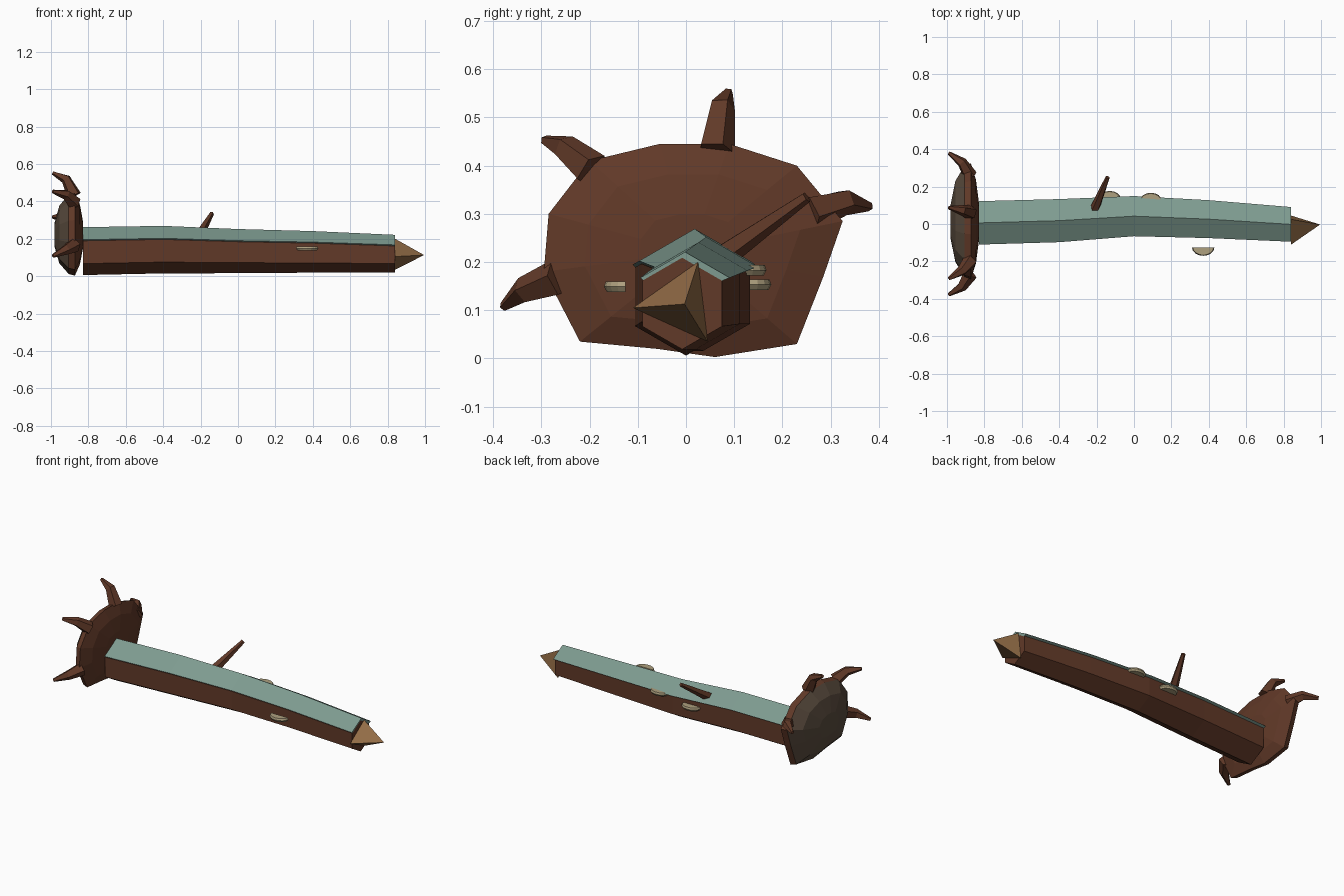
import bpy, bmesh, math
from mathutils import Vector

if "Cube" in bpy.data.objects:
    bpy.data.objects.remove(bpy.data.objects["Cube"])


def material(name, rgb):
    m = bpy.data.materials.new(name)
    m.use_nodes = True
    m.diffuse_color = (*rgb, 1)
    m.node_tree.nodes["Principled BSDF"].inputs["Base Color"].default_value = (*rgb, 1)
    return m


bark = material("bark brown", (0.12, 0.041, 0.021))
moss_green = material("moss green", (0.21, 0.33, 0.28))
broken_wood = material("broken wood", (0.29, 0.15, 0.062))
soil = material("soil", (0.10, 0.07, 0.047))
fungus = material("pale fungus", (0.42, 0.35, 0.21))


def loft(name, rings, *mats, rule=None):
    """Skin equal-sized rings of points into a closed, flat-shaded body."""
    bm = bmesh.new()
    loops = [[bm.verts.new(p) for p in ring] for ring in rings]
    n = len(loops[0])
    for a, b in zip(loops, loops[1:]):
        for i in range(n):
            j = (i + 1) % n
            bm.faces.new((a[i], a[j], b[j], b[i]))
    bm.faces.new(loops[0])
    bm.faces.new(loops[-1])
    bmesh.ops.remove_doubles(bm, verts=bm.verts, dist=0.0001)
    bmesh.ops.recalc_face_normals(bm, faces=bm.faces)
    if rule:
        for f in bm.faces:
            f.material_index = rule(f)
    me = bpy.data.meshes.new(name)
    bm.to_mesh(me)
    bm.free()
    for m in mats:
        me.materials.append(m)
    ob = bpy.data.objects.new(name, me)
    bpy.context.collection.objects.link(ob)
    return ob


def tube(name, path, radii, sides, mat):
    """Tapered faceted tube along a path."""
    path = [Vector(p) for p in path]
    rings = []
    for k, (p, r) in enumerate(zip(path, radii)):
        t = path[min(k + 1, len(path) - 1)] - path[max(k - 1, 0)]
        u = t.cross(Vector((1, 0, 0))).normalized()
        v = t.cross(u).normalized()
        angles = [math.tau * i / sides for i in range(sides)]
        rings.append([p + r * (u * math.cos(a) + v * math.sin(a)) for a in angles])
    return loft(name, rings, mat)


# Trunk stations: x, centre y, centre z, radius
stations = [(-0.83, 0.0, 0.128, 0.122), (-0.4, 0.012, 0.136, 0.121),
            (0.0, 0.036, 0.128, 0.112), (0.4, 0.02, 0.124, 0.105),
            (0.84, -0.008, 0.114, 0.095)]


def corner(station, index, grow=0.0, shift=0.0):
    x, y, z, r = station
    a = math.radians(90 + 60 * index)
    return Vector((x, y + shift + (r + grow) * math.cos(a), z + (r + grow) * math.sin(a)))


loft("trunk", [[corner(s, i) for i in range(6)] for s in stations], bark)

# Moss sheet over the two upper sides
loft("moss_cover", [[corner(s, i, 0.012, 0.006) for i in (1, 0, -1)] +
                    [corner(s, i, -0.004) for i in (-1, 0, 1)] for s in stations], moss_green)

# Splintered end
base = [(0.84, 0.025, 0.2), (0.84, -0.11, 0.105), (0.84, 0.045, 0.035)]
loft("broken_end", [base, [(0.995, -0.003, 0.113)] * 3], broken_wood)

# Root plate with soil on its back
outline = [(-0.22, 0.035), (-0.06, 0.02), (0.06, 0.003), (0.23, 0.03), (0.285, 0.17),
           (0.325, 0.285), (0.23, 0.40), (0.09, 0.445), (-0.055, 0.445), (-0.2, 0.41),
           (-0.285, 0.3), (-0.295, 0.18)]
cy, cz = 0.01, 0.22
steps = [(-0.98, 0.3), (-0.955, 0.7), (-0.905, 0.96), (-0.872, 1.0), (-0.845, 0.72), (-0.83, 0.35)]
loft("root_plate", [[(x, cy + (y - cy) * s, cz + (z - cz) * s) for y, z in outline]
                    for x, s in steps], bark, soil,
     rule=lambda f: int(f.calc_center_median().x < -0.91))

# Hooked roots, each bending backwards
roots = {"top_root": [(0.062, 0.43), (0.074, 0.52), (0.088, 0.552)],
         "upper_right_root": [(-0.195, 0.39), (-0.25, 0.437), (-0.293, 0.453)],
         "lower_right_root": [(-0.265, 0.167), (-0.335, 0.142), (-0.378, 0.108)],
         "left_root": [(0.255, 0.3), (0.33, 0.325), (0.38, 0.315)]}
for name, pts in roots.items():
    path = [(x, y, z) for x, (y, z) in zip((-0.875, -0.92, -0.99), pts)]
    tube(name, path, (0.04, 0.028, 0.01), 5, bark)

# Snapped branch
tube("branch_stub", [(-0.21, 0.08, 0.215), (-0.14, 0.25, 0.335)], (0.027, 0.012), 5, bark)


# Half-round shelf mushrooms
def shelf(name, x, y, z, side):
    rings = []
    for dz, r in ((-0.011, 0.052), (0.0, 0.06), (0.011, 0.055)):
        angles = [math.pi * i / 8 for i in range(9)]
        rings.append([(x + r * math.cos(a), y + side * 0.75 * r * math.sin(a), z + dz)
                      for a in angles])
    loft(name, rings, fungus)


shelf("front_mushroom", 0.37, -0.125, 0.149, -1)
shelf("back_mushroom_low", -0.13, 0.132, 0.153, 1)
shelf("back_mushroom_high", 0.09, 0.122, 0.183, 1)
